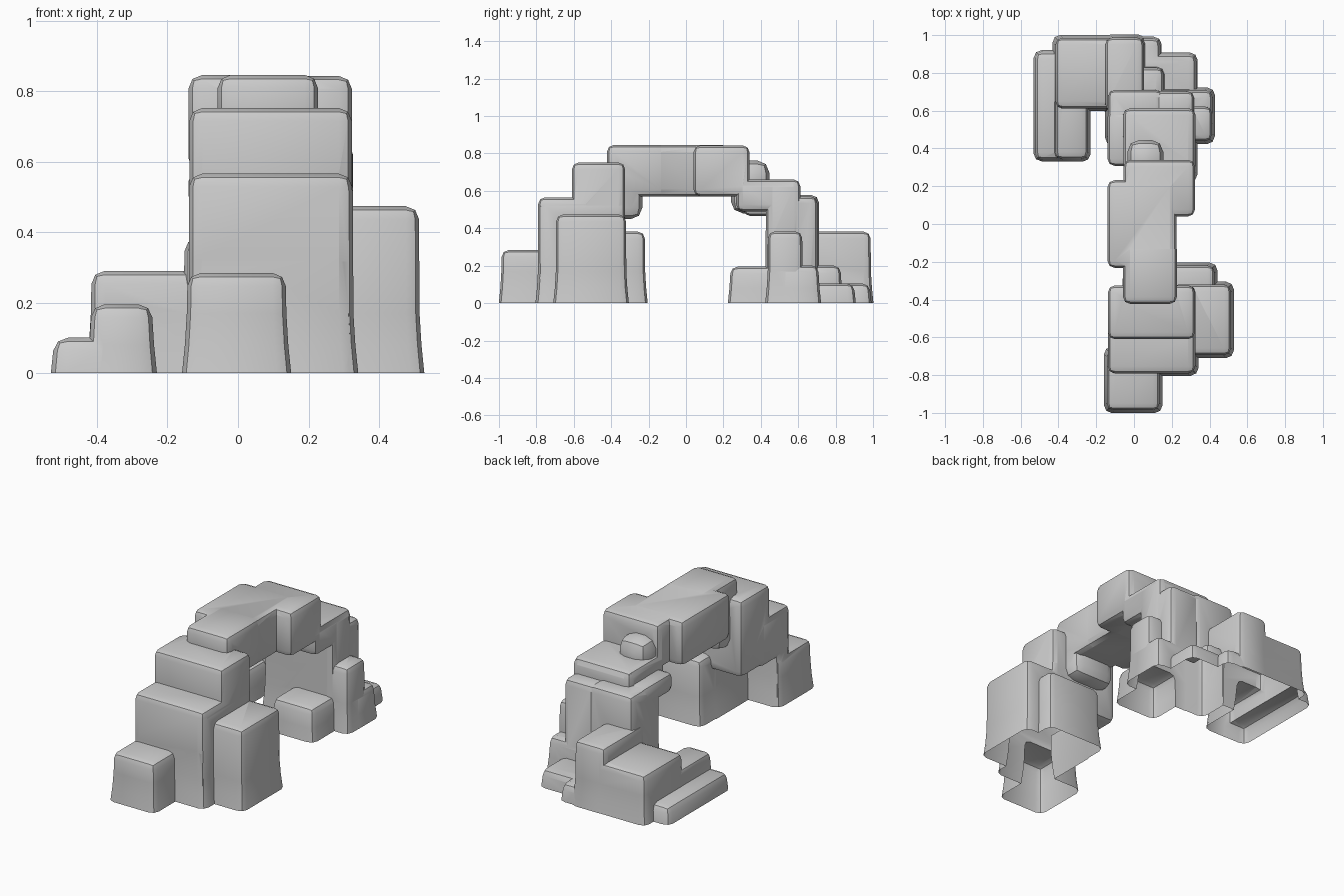
import bpy, bmesh
from mathutils import Vector

if "Cube" in bpy.data.objects:
    bpy.data.objects.remove(bpy.data.objects["Cube"])

FLARE = 0.015
parts = []


def block(name, x0, x1, y0, y1, z1, z0=0, bevel=0.037):
    """Chamfered stone block; blocks starting at z=0 flare out at the foot."""
    ground = z0 == 0
    zb = -0.1 if ground else z0
    eps = 0.0007 * (len(parts) % 5)      # keeps neighbouring faces off each other
    bm = bmesh.new()
    bmesh.ops.create_cube(bm, size=1)
    lo, hi = Vector((x0 - eps, y0 - eps, zb)), Vector((x1 + eps, y1 + eps, z1 + eps))
    for v in bm.verts:
        v.co = Vector([lo[i] if v.co[i] < 0 else hi[i] for i in range(3)])
    bmesh.ops.bevel(bm, geom=bm.edges[:], offset=bevel, segments=2,
                    profile=0.5, affect='EDGES')
    if ground:
        for h in (0.0, 0.08, 0.17):
            if h < z1 - bevel:
                bmesh.ops.bisect_plane(bm, geom=bm.verts[:] + bm.edges[:] + bm.faces[:],
                                       plane_co=(0, 0, h), plane_no=(0, 0, 1))
        cx, cy = (x0 + x1) / 2, (y0 + y1) / 2
        for v in bm.verts:
            if v.co.z < 0.25:
                t = min(1, (0.25 - v.co.z) / 0.25) ** 2 * FLARE
                v.co.x += t * (v.co.x - cx) * 2 / (x1 - x0)
                v.co.y += t * (v.co.y - cy) * 2 / (y1 - y0)
    me = bpy.data.meshes.new(name)
    bm.to_mesh(me)
    bm.free()
    ob = bpy.data.objects.new(name, me)
    bpy.context.collection.objects.link(ob)
    parts.append(ob)


# front leg: two tiers over an undercut left side
LEFT, RIGHT = -.138, .323
block("front_tier", LEFT, RIGHT, -.61, -.325, .752, .29)
block("front_middle_tier", LEFT, RIGHT, -.79, -.5, .565, .28)
block("front_corbel", -.06, .225, -.5, -.235, .7, .45, .06)

# bridge slabs share one thickness
for name, x0, x1, y0, y1 in (("bridge_slab", LEFT, .224, -.23, .23),
                             ("bridge_front_slab", -.055, .224, -.42, -.1),
                             ("bridge_back_slab", -.055, RIGHT, .04, .34)):
    block(name, x0, x1, y0, y1, .843, .571)

# back leg overhangs
block("back_corbel", -.035, .155, .24, .445, .762, .48, .065)
block("back_upper_tier", -.055, RIGHT, .27, .61, .66, .49)
block("back_shelf", LEFT, .16, .31, .6, .58, .465)

# blocks standing on the ground: x range, y range, height
for name, *dims in (
        ("front_core", .06, RIGHT, -.785, -.328, .55),
        ("front_base", LEFT, RIGHT, -.79, -.66, .5),
        ("front_step", -.143, .135, -.985, -.665, .283),
        ("front_buttress", .2, .512, -.693, -.322, .472),
        ("front_low_block", .065, .425, -.45, -.222, .38),
        ("back_tier", -.055, RIGHT, .43, .61, .655),
        ("back_column", LEFT, .15, .43, .71, .577),
        ("back_right_column", .1, .318, .5, .702, .57),
        ("back_buttress", .1, .412, .44, .62, .382),
        ("back_buttress_step", .1, .412, .5, .705, .2),
        ("back_inner_block", .06, .319, .242, .55, .192),
        ("back_foot", 0, .322, .6, .893, .105),
        ("back_foot_step", 0, .155, .6, .825, .2),
        ("back_corner_foot", -.1, .13, .7, .975, .103),
        ("back_tall_block", -.15, .05, .6, .985, .38),
        ("back_wide_block", -.413, -.05, .615, .983, .287),
        ("left_wing", -.415, -.245, .345, .75, .195),
        ("left_skirt", -.515, -.35, .347, .905, .1)):
    block(name, *dims)

# fuse all blocks into one shell
arch = parts[0]
arch.name = "rock_arch"
bpy.context.view_layer.objects.active = arch
arch.select_set(True)
for p in parts[1:]:
    m = arch.modifiers.new("fuse", 'BOOLEAN')
    m.operation = 'UNION'
    m.solver = 'EXACT'
    m.object = p
    bpy.ops.object.modifier_apply(modifier=m.name)
    bpy.data.objects.remove(p, do_unlink=True)

# open the underside at ground level
bm = bmesh.new()
bm.from_mesh(arch.data)
bmesh.ops.bisect_plane(bm, geom=bm.verts[:] + bm.edges[:] + bm.faces[:],
                       plane_co=(0, 0, 0), plane_no=(0, 0, 1), clear_inner=True)
bmesh.ops.remove_doubles(bm, verts=bm.verts[:], dist=0.0005)
bm.to_mesh(arch.data)
bm.free()
bpy.ops.object.shade_smooth_by_angle(angle=0.55)
